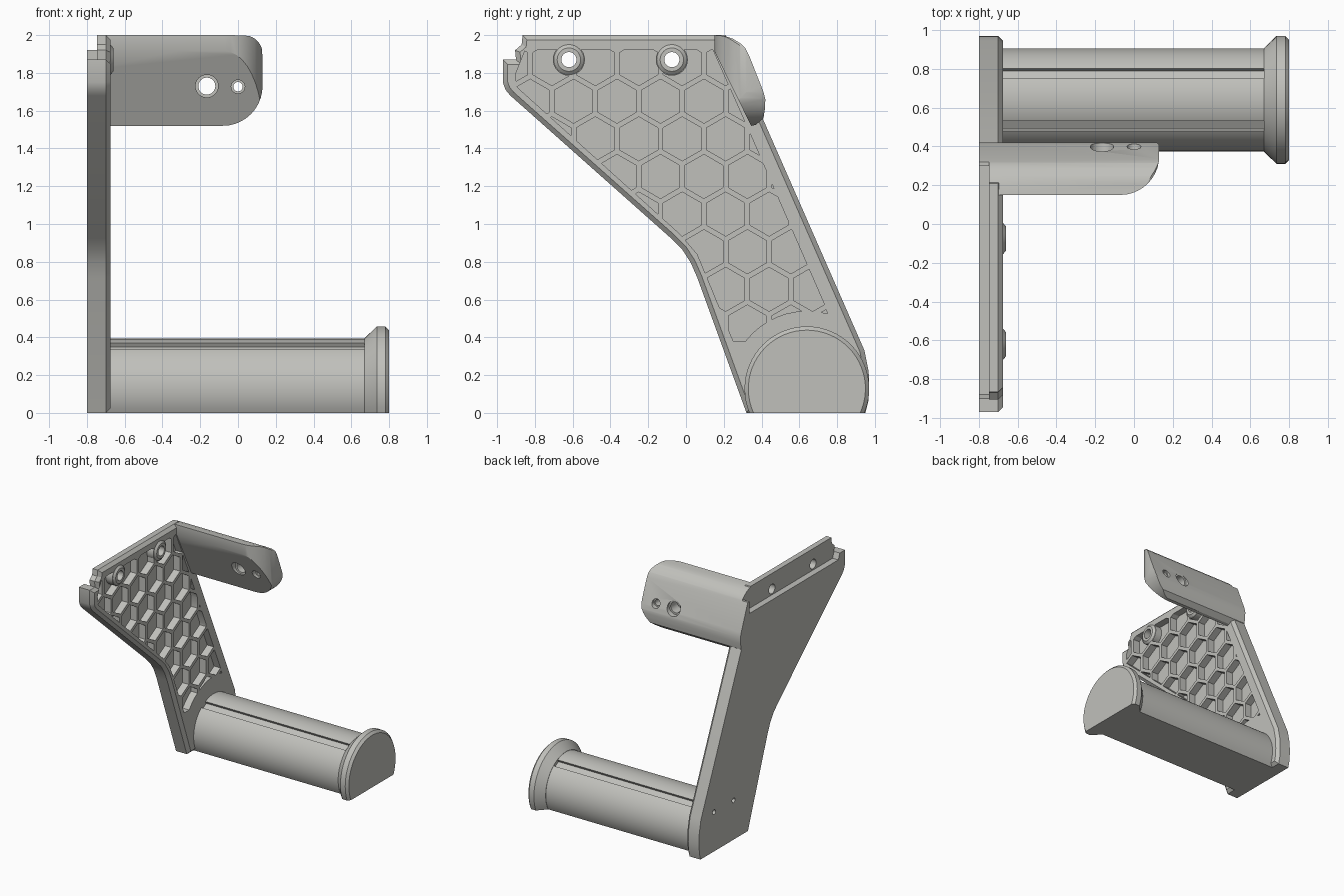
import bpy, bmesh, math
from mathutils import Vector

if "Cube" in bpy.data.objects:
    bpy.data.objects.remove(bpy.data.objects["Cube"])

grey = bpy.data.materials.new("warm_grey")
grey.diffuse_color = (0.53, 0.53, 0.50, 1)
grey.use_nodes = True
grey.node_tree.nodes["Principled BSDF"].inputs["Base Color"].default_value = grey.diffuse_color


def loft(name, rings):
    """Skin a list of equal-length closed rings and cap both ends."""
    bm = bmesh.new()
    loops = [[bm.verts.new(p) for p in r] for r in rings]
    n = len(loops[0])
    for a, b in zip(loops, loops[1:]):
        for i in range(n):
            j = (i + 1) % n
            bm.faces.new((a[i], a[j], b[j], b[i]))
    bm.faces.new(loops[0][::-1])
    bm.faces.new(loops[-1])
    bmesh.ops.recalc_face_normals(bm, faces=bm.faces[:])
    me = bpy.data.meshes.new(name)
    bm.to_mesh(me)
    bm.free()
    me.materials.append(grey)
    ob = bpy.data.objects.new(name, me)
    bpy.context.collection.objects.link(ob)
    return ob


def along_x(name, pts, x0, x1):
    return loft(name, [[(x, y, z) for y, z in pts] for x in (x0, x1)])


def disc(cy, cz, r, n=32):
    return [(cy + r * math.cos(2 * math.pi * i / n),
             cz + r * math.sin(2 * math.pi * i / n)) for i in range(n)]


def half_round(r, cy=0.64, cz=0.128, n=40):
    """Circle with its lower part cut flat at z = 0."""
    a = -math.asin(min(1, cz / r))
    return [(cy + r * math.cos(t), cz + r * math.sin(t))
            for t in (a + (math.pi - 2 * a) * i / n for i in range(n + 1))]


def arc(cx, cy, r, a0, a1, n=10):
    return [(cx + r * math.cos(math.radians(a0 + (a1 - a0) * i / n)),
             cy + r * math.sin(math.radians(a0 + (a1 - a0) * i / n))) for i in range(n + 1)]


def inset(pts, d):
    """Mitred inward offset of a counter-clockwise outline."""
    out = []
    for i, p in enumerate(pts):
        p0, p1, p2 = Vector(pts[i - 1]), Vector(p), Vector(pts[(i + 1) % len(pts)])
        e, f = (p1 - p0).normalized(), (p2 - p1).normalized()
        n1, n2 = Vector((-e.y, e.x)), Vector((-f.y, f.x))
        out.append(tuple(p1 + (n1 + n2) * d / (1 + n1.dot(n2))))
    return out


def boolean(ob, cutter, op="DIFFERENCE", keep=False):
    m = ob.modifiers.new("cut", "BOOLEAN")
    m.operation, m.solver, m.object = op, "EXACT", cutter
    bpy.context.view_layer.objects.active = ob
    bpy.ops.object.modifier_apply(modifier=m.name)
    if not keep:
        bpy.data.objects.remove(cutter)


X0, X1 = -0.80, -0.675
BOSSES = [(-0.62, 1.87), (-0.075, 1.87)]

# Side plate with chamfered inner rim
outline = [(0.32, 0), (0.95, 0), (0.965, 0.06), (0.97, 0.13), (0.967, 0.22), (0.945, 0.33),
           (0.41, 1.55), (0.21, 2.0), (-0.865, 2.0), (-0.87, 1.95), (-0.905, 1.92),
           (-0.90, 1.87), (-0.97, 1.87), (-0.97, 1.75), (-0.955, 1.71), (-0.93, 1.68),
           (-0.08, 0.925), (-0.02, 0.865), (0.025, 0.795), (0.06, 0.715)]
rim = inset(outline, 0.025)
plate = loft("side_plate", [[(X0, y, z) for y, z in outline],
                            [(-0.70, y, z) for y, z in outline],
                            [(X1, y, z) for y, z in rim]])

# Honeycomb pockets, limited to a field inside the rim
field = along_x("field", [(0.25, 0.38), (0.80, 0.38), (0.73, 0.58), (0.33, 1.50), (0.14, 1.925),
                          (-0.85, 1.925), (-0.90, 1.80), (-0.90, 1.73), (-0.03, 0.945),
                          (0.06, 0.84), (0.11, 0.72)], -0.735, -0.6)
boolean(field, along_x("grip_clear", disc(0.64, 0.13, 0.41, 48), -0.9, -0.5))
for y, z in BOSSES:
    boolean(field, along_x("boss_clear", disc(y, z, 0.085), -0.9, -0.5))
PITCH, FLAT = 0.23, 0.202
cells = []
for row in range(-7, 3):
    for col in range(-6, 5):
        cy = 0.095 + (col + 0.5 * (row % 2)) * PITCH
        cz = 1.65 + row * PITCH * 0.866
        ring = arc(cy, cz, FLAT / math.sqrt(3), 30, 330, 5)
        cells.append(along_x("cell", ring, -0.77, -0.62))
bpy.ops.object.select_all(action="DESELECT")
for c in cells:
    c.select_set(True)
bpy.context.view_layer.objects.active = cells[0]
bpy.ops.object.join()
boolean(field, cells[0], "INTERSECT")
boolean(plate, field)

# Curved top arm, rounded at its free end
arm = along_x("top_arm", [(0.15, 2.0), (0.15, 1.915), (0.345, 1.52), (0.37, 1.525), (0.41, 1.56),
                          (0.418, 1.61), (0.42, 1.66), (0.41, 1.70), (0.335, 1.89), (0.315, 1.93),
                          (0.29, 1.955), (0.25, 1.98), (0.205, 1.995)], X0, 0.13)
front = ([(-0.9, 1.4), (-0.9, 2.1), (-0.02, 2.1), (-0.02, 2.0)] + arc(0.03, 1.90, 0.10, 90, 0)
         + arc(-0.08, 1.73, 0.21, 0, -90) + [(-0.08, 1.4)])
boolean(arm, loft("front_trim", [[(x, y, z) for x, z in front] for y in (0, 0.6)]), "INTERSECT")
top = [(-0.9, 0.6), (-0.9, 0.15)] + arc(-0.07, 0.35, 0.20, -90, 0) + [(0.13, 0.6)]
boolean(arm, loft("top_trim", [[(x, y, z) for x, y in top] for z in (1.3, 2.2)]), "INTERSECT")

# Stepped holes through the arm
for x, z, r, wide in ((-0.165, 1.73, 0.045, 0.06), (0.0, 1.727, 0.025, 0.036)):
    for rad, y0, y1 in ((r, 0.1, 0.6), (wide, 0.1, 0.285), (wide, 0.375, 0.6)):
        ring = disc(x, z, rad)
        boolean(arm, loft("hole", [[(a, y, b) for a, b in ring] for y in (y0, y1)]))

# Mounting channel along the outer top edge
for ob in (plate, arm):
    boolean(ob, along_x("channel", [(-0.88, 1.82), (0.30, 1.82), (0.30, 1.92), (0.6, 1.92),
                                    (0.6, 2.2), (-1.1, 2.2), (-1.1, 1.90), (-0.90, 1.87)],
                        -0.9, -0.747))

# Screw bosses
for i, (y, z) in enumerate(BOSSES):
    boolean(plate, along_x("screw_hole", disc(y, z, 0.04), -0.9, -0.5))
    ring = lambda x, r: [(x, a, b) for a, b in disc(y, z, r)]
    boss = loft("screw_boss_%d" % (i + 1), [ring(-0.74, 0.08), ring(-0.675, 0.08), ring(-0.66, 0.062)])
    boolean(boss, along_x("bore", disc(y, z, 0.04), -0.9, -0.5))

# Grip bar with two long grooves that line up with holes in the plate
grip = along_x("grip_bar", half_round(0.265), -0.70, 0.70)
for side in (-1, 1):
    t = math.radians(90 - side * 31)
    u, v = Vector((math.cos(t), math.sin(t))), Vector((-math.sin(t), math.cos(t)))
    c = Vector((0.64, 0.128))
    slot = [tuple(c + u * a + v * b) for a, b in
            ((0.24, -0.03), (0.32, -0.03), (0.32, 0.03), (0.24, 0.03))]
    boolean(grip, along_x("groove", slot, X1, 0.69))
    boolean(plate, along_x("wire_hole", disc(0.64 + side * 0.13, 0.33, 0.02, 16), -0.9, -0.5))

# Flared end stop
loft("end_flange", [[(x, y, z) for y, z in half_round(r)]
                    for x, r in ((0.67, 0.267), (0.735, 0.33), (0.78, 0.33), (0.80, 0.31))])

# Smooth curved surfaces, keep edges crisp
bpy.ops.object.select_all(action="DESELECT")
for ob in bpy.context.scene.objects:
    ob.select_set(True)
bpy.context.view_layer.objects.active = plate
bpy.ops.object.shade_smooth_by_angle(angle=math.radians(28))
